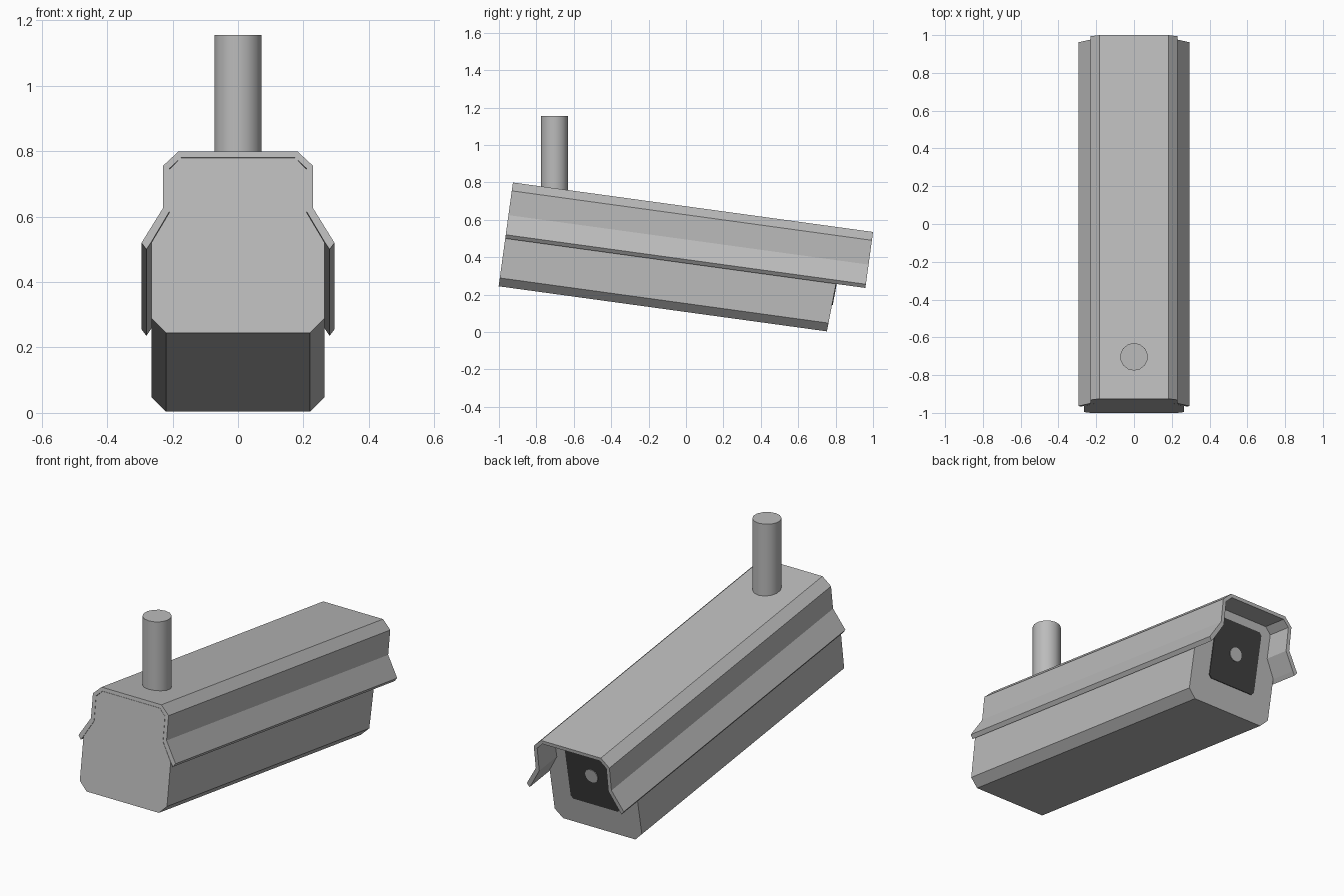
import bpy, bmesh, math

if "Cube" in bpy.data.objects:
    bpy.data.objects.remove(bpy.data.objects["Cube"])

TILT = math.radians(-7.82)
BACK, BODY_FRONT, HOOD_FRONT = -1.0255, 0.746, 0.918
SLANT, BASE_V = 0.052, 0.105


def material(name, value):
    m = bpy.data.materials.new(name)
    m.diffuse_color = (value, value, value, 1)
    m.use_nodes = True
    m.node_tree.nodes["Principled BSDF"].inputs["Base Color"].default_value = m.diffuse_color
    return m


grey = material("light grey", 0.5)
black = material("charcoal", 0.05)


def mirrored(half):
    """Right half profile, bottom to top, completed with its left half."""
    return half + [(-x, v) for x, v in reversed(half)]


def extrude(name, profile, start, end, mat, slant_start=0.0, slant_end=0.0):
    """Extrude an (x, z) profile along y, then tilt it nose-down."""
    bm = bmesh.new()
    a = [bm.verts.new((x, start + slant_start * (v - BASE_V), v)) for x, v in profile]
    b = [bm.verts.new((x, end + slant_end * (v - BASE_V), v)) for x, v in profile]
    bm.faces.new(a)
    bm.faces.new(b[::-1])
    n = len(profile)
    for i in range(n):
        j = (i + 1) % n
        bm.faces.new((a[i], b[i], b[j], a[j]))
    bmesh.ops.recalc_face_normals(bm, faces=bm.faces)
    mesh = bpy.data.meshes.new(name)
    bm.to_mesh(mesh)
    bm.free()
    mesh.materials.append(mat)
    ob = bpy.data.objects.new(name, mesh)
    ob.rotation_euler.x = TILT
    bpy.context.collection.objects.link(ob)
    return ob


# Main housing with chamfered corners, filling the space under the hood
extrude("housing", mirrored([(0.22, 0.106), (0.265, 0.151), (0.265, 0.384),
                             (0.209, 0.479), (0.209, 0.612), (0.174, 0.646)]),
        BACK, BODY_FRONT, grey, slant_end=SLANT)

# Thin sheet hood with flared lips, overhanging the front
outer = mirrored([(0.28, 0.364), (0.295, 0.384), (0.23, 0.49),
                  (0.23, 0.621), (0.182, 0.666)])
inner = mirrored([(0.2665, 0.384), (0.21, 0.48), (0.21, 0.613), (0.174, 0.647)])
extrude("hood", outer + inner[::-1], BACK, HOOD_FRONT, grey)

# Dark window with trimmed corners on the front face
extrude("window", mirrored([(0.135, 0.25), (0.15, 0.265), (0.15, 0.585), (0.135, 0.60)]),
        BODY_FRONT - 0.002, BODY_FRONT + 0.004, black, SLANT, SLANT)

# Round lens in the middle of the window
lens = [(0.038 * math.cos(i * math.tau / 16), 0.428 + 0.038 * math.sin(i * math.tau / 16))
        for i in range(16)]
extrude("lens", lens, BODY_FRONT - 0.002, BODY_FRONT + 0.008, grey, SLANT, SLANT)

# Upright mounting post
bpy.ops.mesh.primitive_cylinder_add(vertices=14, radius=0.073, depth=0.425,
                                    location=(0, -0.703, 0.9425))
post = bpy.context.object
post.name = "mounting_post"
post.data.materials.append(grey)
bpy.ops.object.shade_smooth_by_angle(angle=math.radians(40))
